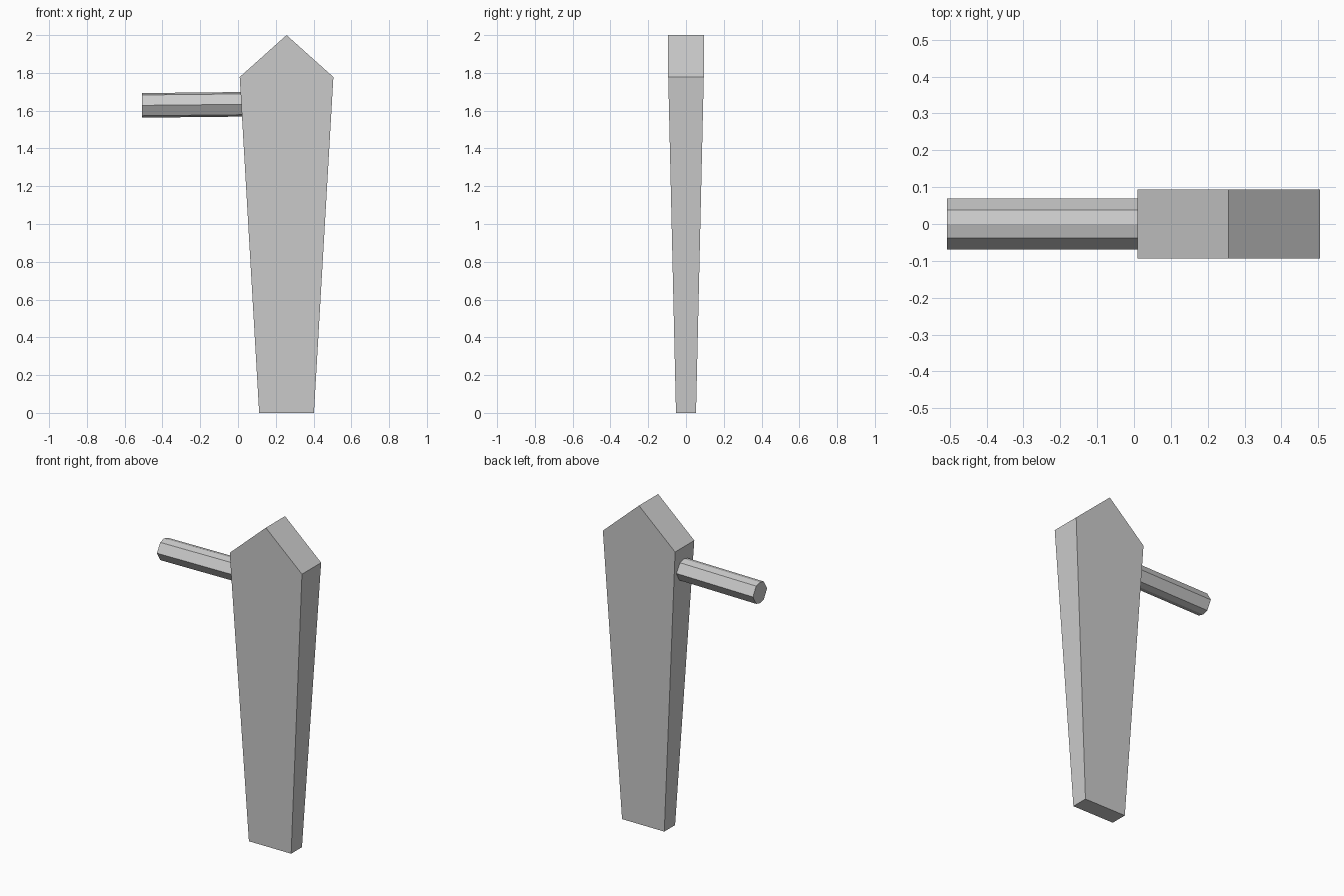
import bpy

cube = bpy.data.objects.get("Cube")
if cube:
    bpy.data.objects.remove(cube, do_unlink=True)

grey = bpy.data.materials.new("light_grey")
grey.use_nodes = True
colour = (0.6, 0.6, 0.6, 1)
grey.diffuse_color = colour
grey.node_tree.nodes["Principled BSDF"].inputs["Base Color"].default_value = colour


def bridge(name, start, end):
    """Flat-shaded solid joining two matching outlines."""
    n = len(start)
    faces = [tuple(reversed(range(n))), tuple(range(n, 2 * n))]
    faces += [(i, (i + 1) % n, n + (i + 1) % n, n + i) for i in range(n)]
    mesh = bpy.data.meshes.new(name)
    mesh.from_pydata(start + end, [], faces)
    mesh.materials.append(grey)
    obj = bpy.data.objects.new(name, mesh)
    bpy.context.collection.objects.link(obj)
    return obj


# Tapered slab with a pointed top: (x offset, z, half thickness)
centre = 0.257
profile = [(-0.145, 0, 0.053), (0.145, 0, 0.053), (0.248, 1.778, 0.094),
           (0, 2, 0.094), (-0.248, 1.778, 0.094)]
front = [(centre + x, -t, z) for x, z, t in profile]
back = [(centre + x, t, z) for x, z, t in profile]
bridge("tapered_slab", back, front)

# Side peg: hexagonal bar with low ridges above and below, slightly tilted
section = [(0.0695, 0), (0.0375, 0.055), (0, 0.065), (-0.0375, 0.055),
           (-0.0695, 0), (-0.0375, -0.055), (0, -0.065), (0.0375, -0.055)]
outer = [(-0.508, y, 1.628 + z) for y, z in section]
inner = [(0.06, y, 1.634 + z) for y, z in section]
bridge("side_peg", outer, inner)

# Make all face normals point outwards
import bmesh
for name in ("tapered_slab", "side_peg"):
    mesh = bpy.data.objects[name].data
    bm = bmesh.new()
    bm.from_mesh(mesh)
    bmesh.ops.recalc_face_normals(bm, faces=bm.faces)
    bm.to_mesh(mesh)
    bm.free()
